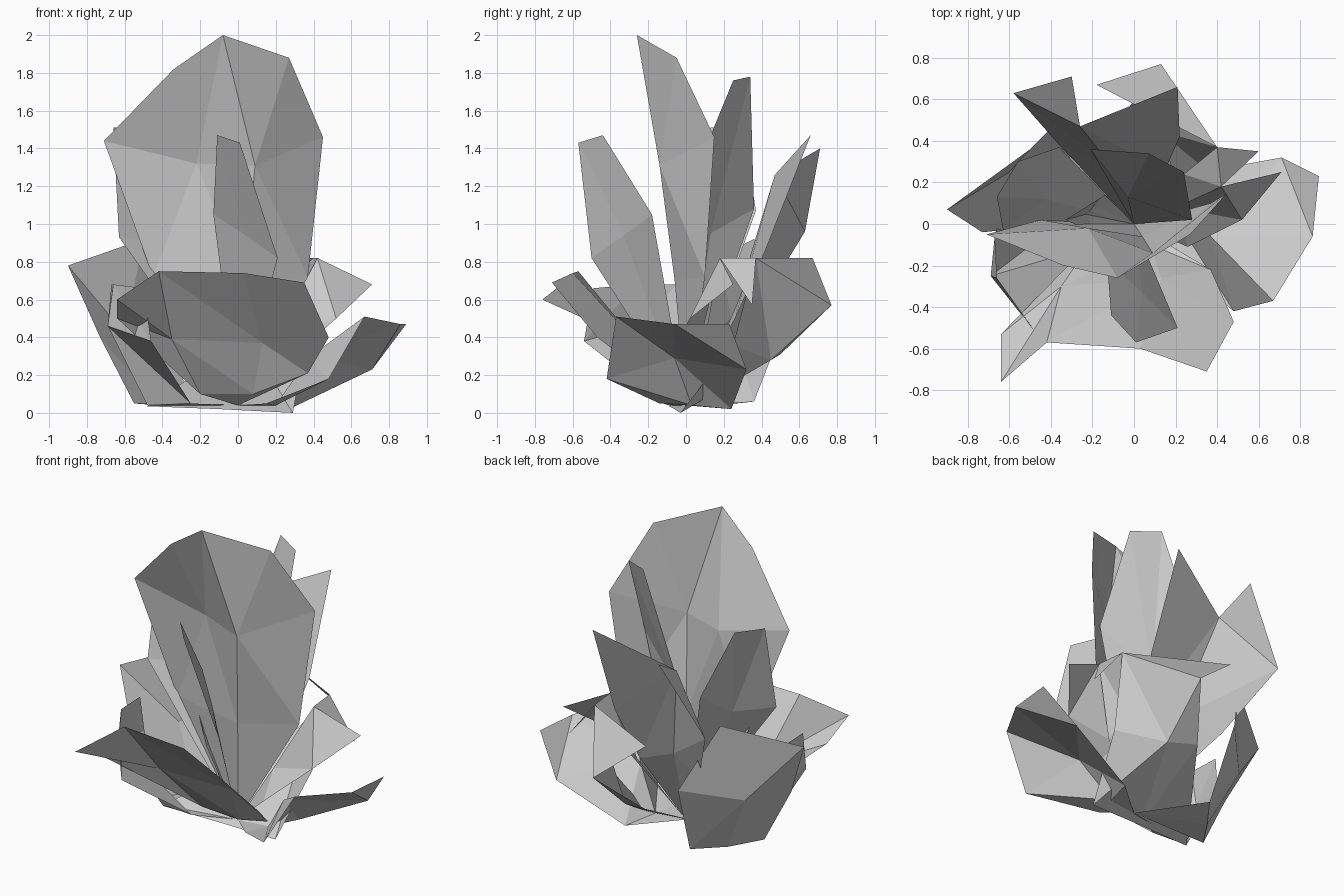
import bpy


def leaf(name, *rows):
    """Flat-faceted sheet lofted through rows of points; a one-point row makes a fan."""
    verts, faces, idx = [], [], []
    for row in rows:
        idx.append(list(range(len(verts), len(verts) + len(row))))
        verts += row
    for a, b in zip(idx, idx[1:]):
        i = j = 0
        while i < len(a) - 1 or j < len(b) - 1:
            # advance along whichever row lags behind
            if j == len(b) - 1 or (i < len(a) - 1 and (i + 1) * len(b) <= (j + 1) * len(a)):
                faces.append((a[i], a[i + 1], b[j]))
                i += 1
            else:
                faces.append((a[i], b[j + 1], b[j]))
                j += 1
    me = bpy.data.meshes.new(name)
    me.from_pydata(verts, [], faces)
    me.update()
    ob = bpy.data.objects.new(name, me)
    bpy.context.collection.objects.link(ob)
    return ob


root = [(0, 0, .04)]

# Tall central leaf
leaf("tall_leaf", root,
     [(-.45, .02, .72), (.04, -.06, .7), (.37, .1, .72)],
     [(-.71, -.05, 1.44), (-.22, -.02, 1.32), (.09, -.14, 1.31), (.45, .15, 1.46)],
     [(-.34, -.2, 1.82), (-.08, -.26, 2.0), (.27, -.05, 1.88)])

# Narrow leaf leaning forward
leaf("front_narrow_leaf", root,
     [(-.13, -.18, 1.05), (.04, -.33, .94), (.21, -.5, .82)],
     [(-.11, -.44, 1.47), (.01, -.57, 1.43)])

# Upright leaves behind the tall one
leaf("back_upright_leaf", root,
     [(-.21, .36, 1.08), (-.03, .13, .95), (.28, .02, 1.2)],
     [(.07, .34, 1.78), (.24, .25, 1.76)])
leaf("left_upright_leaf", root,
     [(-.63, -.03, .93), (-.42, .12, .9), (-.36, .37, 1.07)],
     [(-.66, .13, 1.51), (-.56, .3, 1.52)])

# Wide back leaf with two peaks meeting at a notch
leaf("back_forked_leaf", root,
     [(-.36, .38, .55), (-.1, .27, .6), (.15, .26, .5)],
     [(-.58, .63, .96), (-.26, .47, 1.26), (.22, .42, .86)])
leaf("back_fork_left_peak", [(-.58, .63, .96), (-.26, .47, 1.26)], [(-.3, .71, 1.4)])
leaf("back_fork_right_peak", [(-.26, .47, 1.26), (.22, .42, .86)], [(.21, .66, 1.47)])

# Broad cupped outer leaves
leaf("front_outer_leaf", root,
     [(-.2, -.08, .1), (.08, -.1, .1), (.37, -.22, .21)],
     [(-.64, -.53, .5), (-.35, -.3, .39), (.13, -.26, .37), (.48, -.47, .4)],
     [(-.64, -.76, .6), (-.42, -.57, .75), (.03, -.6, .74), (.35, -.71, .69)])
leaf("right_outer_leaf", root,
     [(.15, -.14, .05), (.2, .03, .04), (.27, .24, .02)],
     [(.48, -.42, .18), (.37, -.06, .29), (.71, .32, .23)],
     [(.67, -.37, .51), (.86, -.06, .47), (.89, .23, .47)])
leaf("left_outer_leaf", root,
     [(-.55, -.02, .05), (-.42, .17, .04), (-.28, .36, .06)],
     [(-.73, -.04, .4), (-.6, .25, .42), (-.32, .54, .52)],
     [(-.9, .07, .78), (-.5, .36, .92)])
leaf("back_outer_leaf",
     [(-.48, -.09, .035), (-.1, -.06, .02), (.29, -.03, 0)],
     [(-.07, .5, .31), (.12, .45, .28), (.36, .25, .36)],
     [(.13, .77, .57), (.4, .37, .82)],
     [(-.18, .67, .82)])

# Smaller side leaves
leaf("right_side_leaf", root,
     [(.26, -.11, .27), (.2, .08, .4)],
     [(.52, .02, .5), (.42, .18, .82)],
     [(.71, .25, .68)])
leaf("right_back_leaf", root,
     [(.28, .1, .4), (.24, .24, .5)],
     [(.42, .18, .82), (.4, .37, .82)],
     [(.6, .35, .57)])
leaf("left_side_leaf", root,
     [(-.48, -.09, .04), (-.25, -.12, .05)],
     [(-.66, -.02, .45), (-.69, -.25, .46), (-.46, -.54, .38)],
     [(-.67, -.05, .68), (-.66, -.26, .68), (-.5, -.49, .66)])

# Short inner sprout
leaf("inner_sprout", root,
     [(-.2, -.04, .48), (-.22, .05, .45), (-.14, .14, .48)],
     [(-.33, .02, .76), (-.17, .12, .81)])
